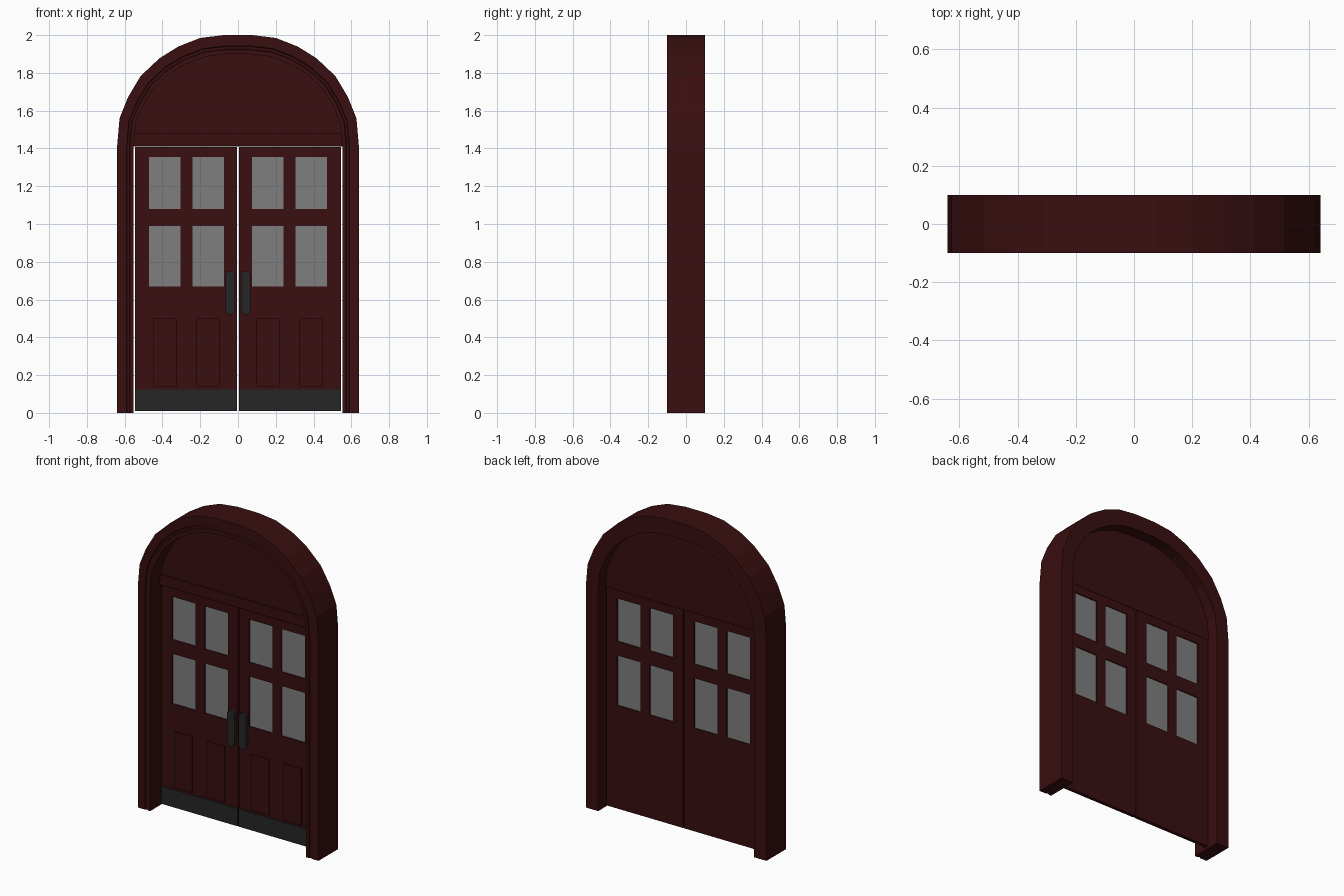
import bpy, bmesh, math

if "Cube" in bpy.data.objects:
    bpy.data.objects.remove(bpy.data.objects["Cube"])


def material(name, rgb):
    m = bpy.data.materials.new(name)
    m.diffuse_color = (*rgb, 1)
    m.use_nodes = True
    m.node_tree.nodes["Principled BSDF"].inputs["Base Color"].default_value = m.diffuse_color
    return m


RED = material("dark_red_paint", (0.041, 0.0045, 0.005))
GLASS = material("grey_glass", (0.21, 0.21, 0.21))
METAL = material("black_metal", (0.019, 0.019, 0.019))


def finish(name, bm, mat):
    bmesh.ops.remove_doubles(bm, verts=bm.verts, dist=1e-5)
    bmesh.ops.recalc_face_normals(bm, faces=bm.faces)
    me = bpy.data.meshes.new(name)
    bm.to_mesh(me)
    bm.free()
    me.materials.append(mat)
    ob = bpy.data.objects.new(name, me)
    bpy.context.collection.objects.link(ob)
    return ob


def prism(name, outline, y0, y1, mat):
    """Extrude a closed x-z outline from y0 to y1."""
    bm = bmesh.new()
    f = bm.faces.new([bm.verts.new((x, y0, z)) for x, z in outline])
    ext = bmesh.ops.extrude_face_region(bm, geom=[f])
    for v in ext["geom"]:
        if isinstance(v, bmesh.types.BMVert):
            v.co.y = y1
    return finish(name, bm, mat)


def plate(name, x0, x1, y0, y1, z0, z1, mat):
    return prism(name, [(x0, z0), (x1, z0), (x1, z1), (x0, z1)], y0, y1, mat)


# Arched outline, shrunk inwards by d
SPRING = 1.41
HALF = [(0.64, SPRING), (0.627, 1.56), (0.583, 1.67), (0.516, 1.783),
        (0.415, 1.878), (0.315, 1.94), (0.2, 1.985), (0.075, 2.0)]


def arch(d):
    sx, sz = (0.64 - d) / 0.64, (0.59 - 1.15 * d) / 0.59
    right = [(x * sx, SPRING + (z - SPRING) * sz) for x, z in HALF]
    return right + [(-x, z) for x, z in reversed(right)]


# Frame: moulded section swept up one jamb, over the arch and down the other
section = [(0, 0.1), (0, -0.1), (0.05, -0.1), (0.053, -0.094),
           (0.065, -0.094), (0.068, -0.1), (0.088, -0.1), (0.088, 0.1)]
bm = bmesh.new()
rails = []
for d, y in section:
    path = [(0.64 - d, 0)] + arch(d) + [(d - 0.64, 0)]
    rails.append([bm.verts.new((x, y, z)) for x, z in path])
n = len(rails)
for i in range(n):
    a, b = rails[i], rails[(i + 1) % n]
    for j in range(len(a) - 1):
        bm.faces.new((a[j], a[j + 1], b[j + 1], b[j]))
for end in (0, -1):
    bm.faces.new([r[end] for r in rails])
finish("arched_frame", bm, RED)

# Panel filling the arch, and the transom bar under it
prism("arch_panel", arch(0.086), 0.005, 0.025, RED)
plate("transom_bar", -0.552, 0.552, -0.007, 0.006, 1.416, 1.48, RED)

# Double doors
FRONT, BACK = 0.005, 0.025
XS = [0.004, 0.075, 0.24, 0.305, 0.47, 0.545]
ZS = [0.01, 0.67, 0.99, 1.08, 1.355, 1.408]
for side, s in (("left", -1), ("right", 1)):
    # Leaf with four window openings
    bm = bmesh.new()
    cells = []
    for i in range(5):
        for k in range(5):
            if i % 2 and k % 2:
                continue
            corners = [(XS[i], ZS[k]), (XS[i + 1], ZS[k]),
                       (XS[i + 1], ZS[k + 1]), (XS[i], ZS[k + 1])]
            cells.append(bm.faces.new(
                [bm.verts.new((s * x, FRONT, z)) for x, z in corners]))
    bmesh.ops.remove_doubles(bm, verts=bm.verts, dist=1e-5)
    ext = bmesh.ops.extrude_face_region(bm, geom=bm.faces[:])
    for v in ext["geom"]:
        if isinstance(v, bmesh.types.BMVert):
            v.co.y = BACK
    finish(side + "_door_leaf", bm, RED)

    for c, i in enumerate((1, 3)):
        x0, x1 = XS[i], XS[i + 1]
        # Window panes
        for r, k in enumerate((1, 3)):
            plate(f"{side}_pane_{c}_{r}", s * x0, s * x1, 0.012, 0.018,
                  ZS[k], ZS[k + 1], GLASS)
        # Raised lower panels
        plate(f"{side}_lower_panel_{c}", s * (x0 + 0.02), s * (x1 - 0.02),
              -0.003, 0.006, 0.14, 0.5, RED)

    # Kick plate
    plate(side + "_kick_plate", s * 0.004, s * 0.545, -0.001, 0.006,
          0.012, 0.125, METAL)

    # Round-ended handle plate
    outline = []
    for zc, start in ((0.725, 0), (0.545, math.pi)):
        for t in range(7):
            a = start + math.pi * t / 6
            outline.append((s * 0.041 + 0.026 * math.cos(a),
                            zc + 0.026 * math.sin(a)))
    prism(side + "_handle", outline, -0.016, 0.006, METAL)
